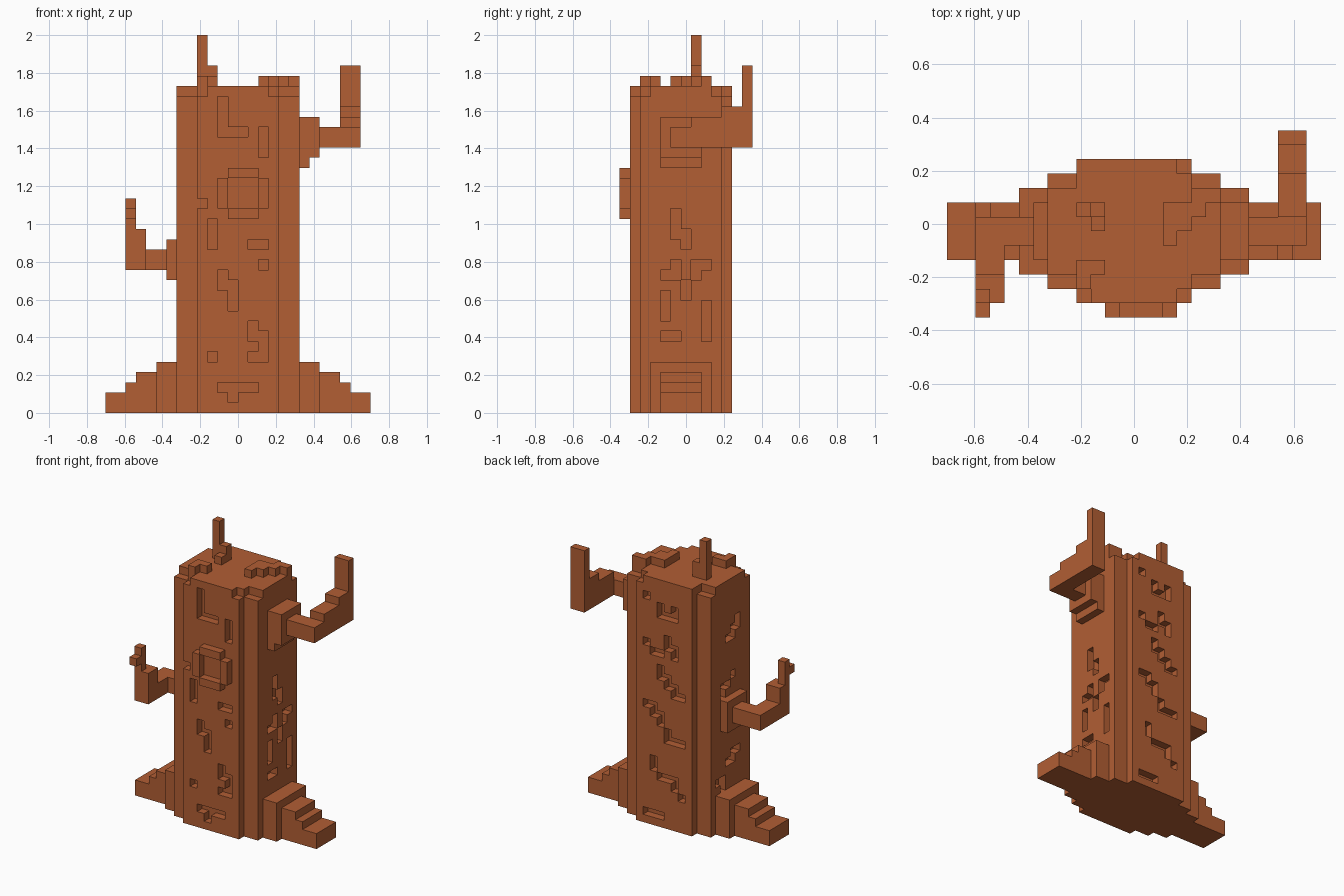
import bpy, bmesh

cube = bpy.data.objects.get("Cube")
if cube:
    bpy.data.objects.remove(cube, do_unlink=True)

U = 2 / 37          # block size
Y0 = 6.5            # depth offset, blocks count from the front

bark = bpy.data.materials.new("bark_orange_brown")
bark.use_nodes = True
COLOR = (0.445, 0.112, 0.034, 1)
bark.diffuse_color = COLOR
bark.node_tree.nodes["Principled BSDF"].inputs["Base Color"].default_value = COLOR

DIRS = [(1, 0, 0), (-1, 0, 0), (0, 1, 0), (0, -1, 0), (0, 0, 1), (0, 0, -1)]


def cells(box):
    """All block cells inside (x0, x1, y0, y1, z0, z1)."""
    x0, x1, y0, y1, z0, z1 = box
    return {(x, y, z) for x in range(x0, x1)
            for y in range(y0, y1) for z in range(z0, z1)}


def block_part(name, boxes, cuts=()):
    """Blocky solid: union of boxes minus cuts, outer skin only, merged flat."""
    solid = set().union(*map(cells, boxes))
    for c in cuts:
        solid -= cells(c)
    bm = bmesh.new()
    verts = {}

    def vert(p):
        if p not in verts:
            verts[p] = bm.verts.new((p[0] * U, (p[1] - Y0) * U, p[2] * U))
        return verts[p]

    for c in sorted(solid):
        for d in DIRS:
            if tuple(a + b for a, b in zip(c, d)) in solid:
                continue
            ax = next(i for i in range(3) if d[i])
            u, v = (ax + 1) % 3, (ax + 2) % 3
            ring = []
            for du, dv in ((0, 0), (1, 0), (1, 1), (0, 1)):
                p = list(c)
                p[ax] += d[ax] > 0
                p[u] += du
                p[v] += dv
                ring.append(vert(tuple(p)))
            bm.faces.new(ring if d[ax] > 0 else ring[::-1])
    bmesh.ops.dissolve_limit(bm, angle_limit=0.01, verts=bm.verts[:], edges=bm.edges[:])
    me = bpy.data.meshes.new(name)
    bm.to_mesh(me)
    bm.free()
    me.materials.append(bark)
    ob = bpy.data.objects.new(name, me)
    bpy.context.collection.objects.link(ob)
    return ob


# Bark grooves, one block deep: (start, end, bottom, top) on each side
front = [(-2, -1, 27, 31), (-1, 1, 27, 28), (2, 3, 25, 28), (-4, -3, 20, 21),
         (-3, -2, 16, 19), (1, 3, 16, 17), (2, 3, 14, 15), (-2, -1, 12, 14),
         (-1, 0, 10, 13), (1, 2, 7, 9), (2, 3, 5, 8), (1, 2, 5, 6),
         (-3, -2, 5, 6), (-2, 2, 2, 3), (-1, 0, 1, 2)]
back = [(2, 3, 29, 30), (0, 1, 27, 29), (-2, 0, 27, 28), (-2, -1, 28, 29),
        (2, 3, 23, 24), (0, 2, 22, 23), (-1, 0, 23, 25), (-2, -1, 22, 24),
        (0, 1, 19, 21), (-1, 0, 18, 20), (-2, -1, 17, 19), (-3, -2, 17, 18),
        (1, 3, 15, 16), (1, 2, 14, 15), (0, 1, 13, 15), (-1, 0, 11, 13),
        (-3, 0, 11, 12), (1, 2, 7, 9), (-1, 1, 6, 7), (-2, -1, 5, 7),
        (-3, -2, 4, 5), (0, 3, 1, 2)]
left = [(5, 6, 17, 20), (6, 7, 16, 18), (5, 6, 13, 15), (4, 5, 13, 14),
        (6, 7, 11, 13), (7, 9, 14, 15), (7, 8, 13, 14), (4, 5, 9, 12),
        (8, 9, 7, 11), (4, 6, 7, 8)]
right = [(5, 6, 24, 26), (4, 5, 25, 27), (6, 7, 24, 25), (6, 7, 18, 19),
         (7, 8, 17, 19), (5, 6, 19, 20), (4, 6, 9, 10), (5, 7, 8, 9),
         (7, 8, 5, 7), (8, 9, 6, 7)]

cuts = [(a, b, 1, 2, c, d) for a, b, c, d in front]
cuts += [(a, b, 10, 11, c, d) for a, b, c, d in back]
cuts += [(5, 6, a, b, c, d) for a, b, c, d in left]
cuts += [(-6, -5, a, b, c, d) for a, b, c, d in right]
# Chipped top corners
for y_side, y_end in ((2, 1), (9, 10)):
    cuts += [(4, 6, y_side, y_side + 1, 31, 32), (-6, -4, y_side, y_side + 1, 31, 32),
             (3, 4, y_end, y_end + 1, 31, 32)]
cuts.append((-4, -3, 1, 2, 31, 32))

block_part("trunk", [(-4, 4, 1, 11, 0, 32), (-6, 6, 2, 10, 0, 32)], cuts)

# Stepped roots on both sides
root = [(6, 8, 3, 9, 0, 5), (8, 10, 4, 8, 0, 4), (10, 11, 4, 8, 0, 3), (11, 13, 4, 8, 0, 2)]
block_part("left_root", root)
block_part("right_root", [(-b, -a, *rest) for a, b, *rest in root])

# Raised ring around the knot hole
block_part("knot_ring", [(-1, 2, 0, 1, 23, 24), (-1, 2, 0, 1, 19, 20),
                         (-2, -1, 0, 1, 20, 23), (2, 3, 0, 1, 20, 23)])

# Upper branch, bending to the back and up
block_part("left_branch", [(6, 8, 4, 8, 25, 29), (6, 7, 4, 8, 24, 25),
                           (8, 12, 5, 7, 26, 28), (10, 12, 7, 10, 26, 29),
                           (10, 12, 10, 12, 26, 30), (10, 12, 12, 13, 26, 34)])

# Lower branch, bending to the front and up
block_part("right_branch", [(-7, -6, 4, 8, 13, 17), (-11, -7, 5, 7, 14, 16),
                            (-11, -9, 3, 5, 14, 16), (-11, -9, 1, 3, 14, 18),
                            (-11, -10, 1, 2, 18, 21), (-11, -10, 0, 1, 19, 20)])

# Broken bits on the top
block_part("top_spike", [(-4, -3, 7, 8, 32, 37), (-3, -2, 7, 8, 32, 34),
                         (-3, -2, 6, 7, 32, 33)])
block_part("top_ridge_front", [(-4, -2, 3, 4, 32, 33), (-4, -3, 2, 3, 32, 33)])
block_part("top_ridge_side", [(2, 3, 5, 8, 32, 33), (3, 4, 6, 8, 32, 33),
                              (4, 5, 7, 9, 32, 33), (5, 6, 8, 9, 32, 33)])
